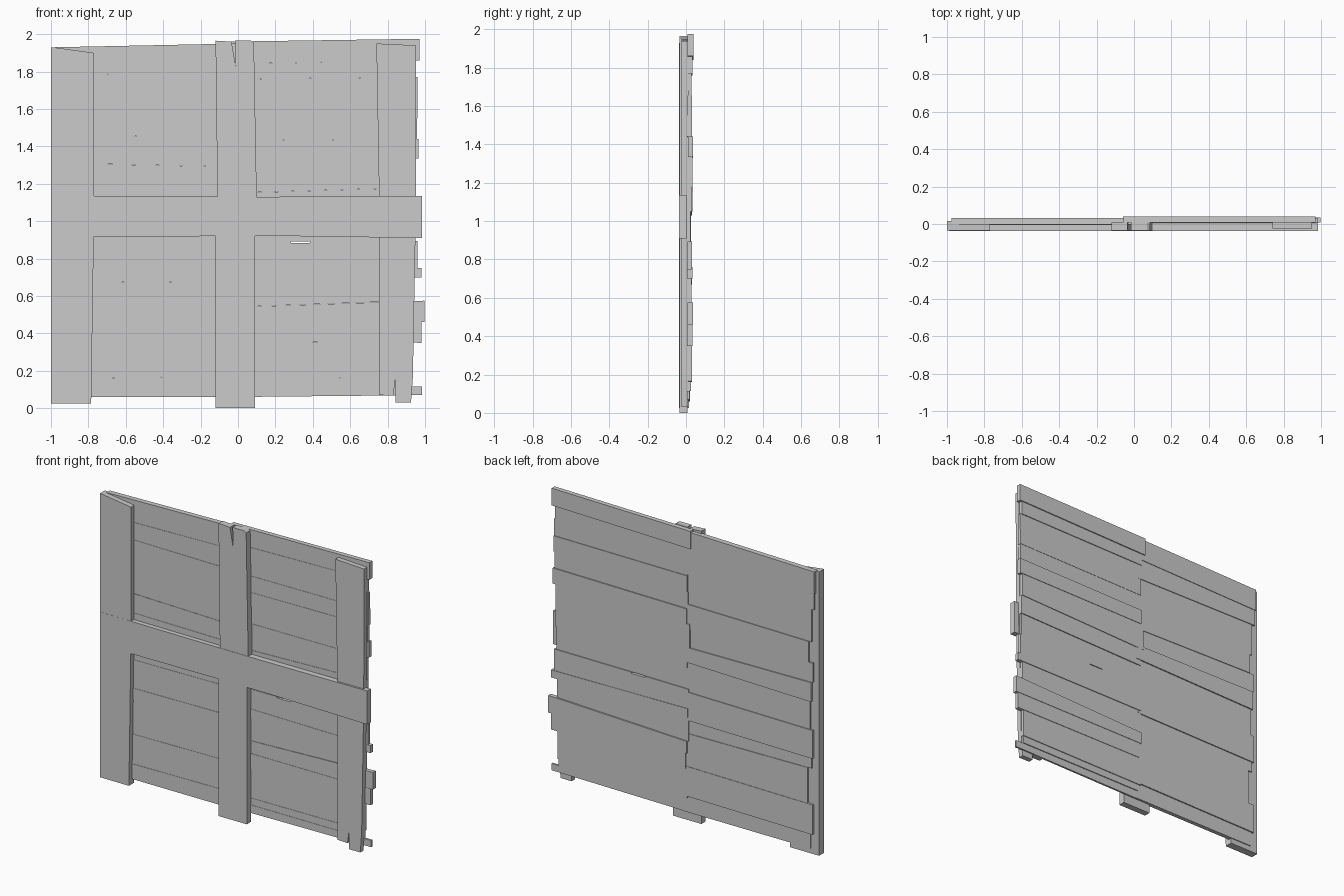
import bpy, bmesh


def prism(name, pts, y0, y1):
    """Extrude an x-z outline from y0 (front) to y1 (back)."""
    bm = bmesh.new()
    face = bm.faces.new([bm.verts.new((x, y0, z)) for x, z in pts])
    ext = bmesh.ops.extrude_face_region(bm, geom=[face])
    for v in ext["geom"]:
        if isinstance(v, bmesh.types.BMVert):
            v.co.y = y1
    bmesh.ops.recalc_face_normals(bm, faces=bm.faces)
    mesh = bpy.data.meshes.new(name)
    bm.to_mesh(mesh)
    bm.free()
    obj = bpy.data.objects.new(name, mesh)
    bpy.context.collection.objects.link(obj)
    return obj


# Front frame: posts with splits, and the cross rail
prism("left_post", [(-1, .025), (-.785, .025), (-.77, 1.0), (-.77, 1.9), (-.99, 1.93), (-1, 1.93)],
      -.036, .016)
prism("middle_post", [(-.12, 0), (.09, 0), (.09, .92), (.1, 1.13), (.085, 1.955), (.07, 1.965),
                      (-.015, 1.965), (-.012, 1.83), (-.035, 1.96), (-.12, 1.965),
                      (-.11, 1.13), (-.12, .92)], -.035, .008)
prism("right_post", [(.755, .07), (.83, .068), (.842, .16), (.842, .03), (.925, .03), (.935, .17),
                     (.95, 1.0), (.953, 1.94), (.74, 1.95), (.755, 1.1)], -.024, .01)
prism("cross_rail", [(-.99, .915), (-.12, .92), (.3, .92), (.985, .91), (.985, 1.135),
                     (.1, 1.13), (-.99, 1.135)], -.037, .002)

# Right planks: z at inner end, z at outer end, inner x, outer x, back y
right = [
    (.06, .07, -.01, .985, .019),
    (.115, .115, -.02, .93, .025),
    (.16, .165, -.03, .935, .03),
    (.355, .35, -.02, .98, .033),
    (.46, .46, -.03, .998, .036),
    (.54, .575, -.04, .94, .028),
    (.70, .70, -.035, .98, .033),
    (.76, .75, -.04, .96, .03),
    (.89, .895, .0, .945, .024),
    (1.03, 1.05, -.03, .95, .03),
    (1.15, 1.18, -.05, .945, .034),
    (1.33, 1.335, -.03, .965, .037),
    (1.43, 1.44, -.035, .957, .03),
    (1.54, 1.55, -.03, .96, .032),
    (1.65, 1.655, -.03, .96, .028),
    (1.76, 1.77, -.04, .95, .033),
    (1.84, 1.86, -.06, .97, .04),
    (1.96, 1.975, 0, 0, 0),
]

# Left planks: z at inner end, z at outer end, inner x, outer x, back y
left = [
    (.06, .06, .0, -.94, .022),
    (.17, .16, .01, -.96, .03),
    (.37, .36, .0, -.92, .027),
    (.59, .60, .005, -.95, .023),
    (.68, .67, -.01, -.96, .03),
    (.87, .86, .0, -.94, .025),
    (1.07, 1.05, .01, -.95, .033),
    (1.17, 1.18, .0, -.96, .026),
    (1.29, 1.31, .0, -.93, .03),
    (1.46, 1.45, .01, -.95, .024),
    (1.66, 1.67, .0, -.97, .029),
    (1.80, 1.78, .005, -.975, .033),
    (1.95, 1.93, 0, 0, 0),
]

for side, planks, front in (("right", right, .006), ("left", left, -.006)):
    for i, (row, above) in enumerate(zip(planks, planks[1:])):
        zi, zo, xi, xo, back = row
        outline = [(xi, zi), (xo, zo), (xo, above[1]), (xi, above[0])]
        if side == "right" and i == 7:
            # open gap along the top of this plank
            outline[3:3] = [(.39, .893), (.385, .884), (.285, .884), (.28, .892)]
        prism(f"{side}_plank_{i + 1}", outline, front + .002 * (i % 3), back)
